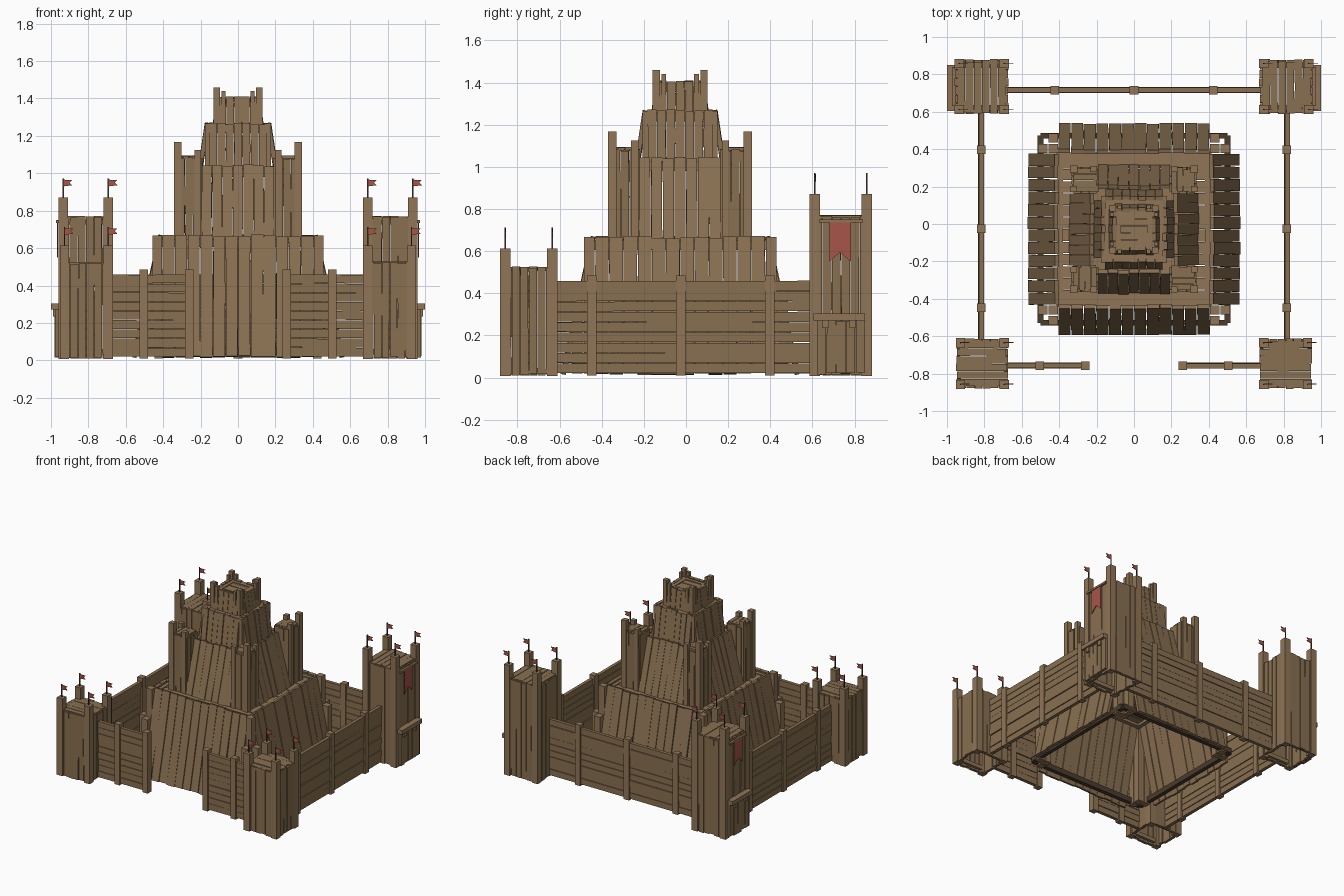
import bpy, bmesh, random
from math import pi
from mathutils import Vector as V, Matrix

if "Cube" in bpy.data.objects:
    bpy.data.objects.remove(bpy.data.objects["Cube"])

random.seed(4)
CY = -0.028  # centre of the keep in y


def material(name, rgb):
    m = bpy.data.materials.new(name)
    m.diffuse_color = (*rgb, 1)
    m.use_nodes = True
    m.node_tree.nodes["Principled BSDF"].inputs["Base Color"].default_value = m.diffuse_color
    return m


WOOD = material("wood", (0.25, 0.16, 0.082))
TRIM = material("light_wood", (0.28, 0.18, 0.095))
DARK = material("dark_wood", (0.07, 0.045, 0.025))
RED = material("red_cloth", (0.38, 0.09, 0.065))


def finish(bm, name, mat):
    bmesh.ops.recalc_face_normals(bm, faces=bm.faces)
    me = bpy.data.meshes.new(name)
    bm.to_mesh(me)
    bm.free()
    me.materials.append(mat)
    ob = bpy.data.objects.new(name, me)
    bpy.context.collection.objects.link(ob)
    return ob


def box(bm, x0, x1, y0, y1, z0, z1, mat=Matrix()):
    m = mat @ Matrix.Translation(((x0 + x1) / 2, (y0 + y1) / 2, (z0 + z1) / 2)) \
        @ Matrix.Diagonal((x1 - x0, y1 - y0, z1 - z0, 1))
    bmesh.ops.create_cube(bm, size=1, matrix=m)


def post(bm, x, y, z0, z1, w=0.045, mat=Matrix()):
    box(bm, x - w / 2, x + w / 2, y - w / 2, y + w / 2, z0, z1, mat)


def panel(bm, a, b, up, n, t=0.02, mat=Matrix(), j=0.006):
    """Row of n rough boards from a to b, each running along up."""
    a, b, up = V(a), V(b), V(up)
    side = (b - a) / n
    nor = side.cross(up).normalized() * t / 2
    ln = up.normalized()
    for i in range(n):
        mid = a + side * (i + 0.5)
        off = nor * random.uniform(-0.25, 0.25)
        rings = []
        for f in (0, 0.5, 1):
            c = mid + up * f + off + ln * random.uniform(-j, j)
            l, r = (side * random.uniform(0.44, 0.505) for _ in range(2))
            rings.append([bm.verts.new(mat @ p) for p in
                          (c - l - nor, c + r - nor, c + r + nor, c - l + nor)])
        bm.faces.new(rings[0])
        bm.faces.new(rings[2][::-1])
        for p, q in zip(rings, rings[1:]):
            for k in range(4):
                bm.faces.new((p[k], p[(k + 1) % 4], q[(k + 1) % 4], q[k]))


def prism(bm, pts, d):
    """Flat cloth shape with thickness vector d."""
    f = bm.faces.new([bm.verts.new(p) for p in pts])
    r = bmesh.ops.extrude_face_region(bm, geom=[f])
    bmesh.ops.translate(bm, vec=d, verts=[v for v in r["geom"] if isinstance(v, bmesh.types.BMVert)])
    bm.faces.new([v for v in f.verts]) if not f.is_valid else None


def sides():
    """Four quarter turns about the centre of the keep."""
    for k in range(4):
        yield Matrix.Translation((0, CY, 0)) @ Matrix.Rotation(k * pi / 2, 4, 'Z')


def tier(name, half, bot, top, z0, z1, n, deck_z, deck):
    """Sloping plank skirt with frame beams and a planked deck."""
    bm = bmesh.new()
    for m in sides():
        panel(bm, (-half, -bot, z0), (half, -bot, z0), (0, bot - top, z1 - z0), n, 0.022, m)
    finish(bm, name + "_sloping_planks", WOOD)
    bm = bmesh.new()
    for m in sides():
        box(bm, -top, top, -top + 0.005, -top + 0.035, deck_z - 0.03, deck_z + 0.015, m)
    panel(bm, (-deck, CY - deck, deck_z), (-deck, CY + deck, deck_z), (2 * deck, 0, 0), n, 0.018)
    finish(bm, name + "_deck", TRIM)


# Keep: four stacked tiers
tier("lower_tier", 0.405, 0.555, 0.415, 0.02, 0.665, 12, 0.635, 0.39)
tier("middle_tier", 0.195, 0.335, 0.225, 0.64, 1.04, 7, 1.01, 0.21)
tier("upper_tier", 0.155, 0.205, 0.165, 1.0, 1.265, 7, 1.245, 0.15)
tier("crown", 0.105, 0.125, 0.105, 1.25, 1.405, 5, 1.385, 0.095)

# Corner posts of the keep
bm = bmesh.new()
for m in sides():
    post(bm, 0.432, 0.432, 0.02, 0.668, 0.05, m)
    post(bm, 0.432, 0.488, 0.02, 0.45, 0.05, m)
    post(bm, 0.488, 0.432, 0.02, 0.45, 0.05, m)
    post(bm, 0.16, 0.16, 1.0, 1.265, 0.035, m)
    post(bm, 0.113, 0.113, 1.26, 1.46, 0.034, m)
    post(bm, 0.078, 0.118, 1.26, 1.44, 0.022, m)
    post(bm, 0.118, 0.078, 1.26, 1.44, 0.022, m)
finish(bm, "keep_corner_posts", TRIM)

# Floor-level frame inside the keep
bm = bmesh.new()
for m in sides():
    box(bm, -0.5, 0.5, -0.515, -0.485, 0.03, 0.07, m)
finish(bm, "keep_ground_frame", DARK)

# Corner turrets of the middle tier
bm, bp = bmesh.new(), bmesh.new()
for m in sides():
    lo, hi, z = 0.2, 0.325, 0.64
    for a, b in (((lo, lo), (hi, lo)), ((hi, lo), (hi, hi)), ((hi, hi), (lo, hi)), ((lo, hi), (lo, lo))):
        panel(bm, (*a, z), (*b, z), (0, 0, 0.44), 3, 0.018, m)
    panel(bm, (lo, lo, 1.085), (hi, lo, 1.085), (0, hi - lo, 0), 4, 0.016, m)
    post(bp, 0.322, 0.322, z, 1.168, 0.04, m)
    post(bp, 0.322, 0.215, z, 1.125, 0.034, m)
    post(bp, 0.215, 0.322, z, 1.125, 0.034, m)
finish(bm, "keep_turret_boards", WOOD)
finish(bp, "keep_turret_posts", TRIM)


# Outer corner towers with flags
def tower(name, s, x0, x1, y0, y1, deck_z, post_z, deck_along_x):
    bm = bmesh.new()
    h = deck_z - 0.01
    ring = [(s * x0, y0), (s * x1, y0), (s * x1, y1), (s * x0, y1)]
    for a, b in zip(ring, ring[1:] + ring[:1]):
        panel(bm, (*a, 0.015), (*b, 0.015), (0, 0, h), 6, 0.022)
    finish(bm, name + "_boards", WOOD)
    bm = bmesh.new()
    if deck_along_x:
        panel(bm, (s * x0, y0, deck_z), (s * x0, y1, deck_z), (s * (x1 - x0), 0, 0), 6)
    else:
        panel(bm, (s * x0, y0, deck_z), (s * x1, y0, deck_z), (0, y1 - y0, 0), 6)
    finish(bm, name + "_deck", WOOD)
    bm, poles, flags = bmesh.new(), bmesh.new(), bmesh.new()
    for x in (s * (x0 + 0.01), s * (x1 - 0.01)):
        for y in (y0 + 0.01, y1 - 0.01):
            post(bm, x, y, 0.008, post_z, 0.05)
            post(poles, x, y, post_z, post_z + 0.1, 0.007)
            z = post_z + 0.058
            prism(flags, [(x, y, z), (x + 0.048, y, z + 0.006), (x + 0.034, y, z + 0.02),
                          (x + 0.048, y, z + 0.034), (x, y, z + 0.036)], (0, 0.004, 0))
    for y in (y0 + 0.02, y1 - 0.02):
        box(bm, *sorted((s * x0, s * x1)), y - 0.015, y + 0.015, deck_z - 0.035, deck_z - 0.008)
        box(bm, *sorted((s * x0, s * x1)), y - 0.012, y + 0.012, 0.03, 0.06)
    finish(bm, name + "_posts", TRIM)
    finish(poles, name + "_flagpoles", DARK)
    finish(flags, name + "_flags", RED)


for s, side in ((-1, "left"), (1, "right")):
    tower("front_" + side + "_tower", s, 0.683, 0.938, -0.868, -0.625, 0.515, 0.613, True)
    tower("back_" + side + "_tower", s, 0.683, 0.945, 0.602, 0.868, 0.76, 0.872, False)

    # Lower cladding, shelf and brackets on the outer face of the back tower
    bm = bmesh.new()
    panel(bm, (s * 0.968, 0.62, 0.02), (s * 0.968, 0.85, 0.02), (0, 0, 0.255), 5, 0.02)
    finish(bm, "back_" + side + "_cladding", WOOD)
    bm = bmesh.new()
    box(bm, *sorted((s * 0.945, s * 1.0)), 0.605, 0.85, 0.272, 0.305)
    for y in (0.66, 0.79):
        box(bm, *sorted((s * 0.945, s * 0.99)), y - 0.015, y + 0.015, 0.235, 0.275)
    finish(bm, "back_" + side + "_shelf", TRIM)

    # Hanging banner
    bm = bmesh.new()
    x = s * 0.962
    prism(bm, [(x, 0.68, 0.735), (x, 0.782, 0.735), (x, 0.782, 0.55), (x, 0.731, 0.595), (x, 0.68, 0.55)],
          (s * 0.005, 0, 0))
    finish(bm, "back_" + side + "_banner", RED)
    bm = bmesh.new()
    box(bm, *sorted((s * 0.95, s * 0.972)), 0.63, 0.84, 0.735, 0.75)
    finish(bm, "back_" + side + "_banner_rail", TRIM)


# Palisade walls
def wall(name, a, b, posts):
    a, b = V((*a, 0)), V((*b, 0))
    bm = bmesh.new()
    panel(bm, a + V((0, 0, 0.02)), a + V((0, 0, 0.46)), b - a, 9, 0.026, j=0.003)
    finish(bm, name + "_boards", WOOD)
    bm = bmesh.new()
    for p in posts:
        post(bm, *p, 0.01, 0.485, 0.046)
    finish(bm, name + "_posts", TRIM)


for s, side in ((-1, "left"), (1, "right")):
    wall(side + "_wall", (s * 0.817, -0.62), (s * 0.817, 0.6), [(s * 0.817, y) for y in (-0.447, -0.025, 0.397)])
    wall("front_" + side + "_wall", (s * 0.25, -0.757), (s * 0.685, -0.757), [(s * 0.26, -0.757), (s * 0.503, -0.757)])
wall("back_wall", (-0.685, 0.716), (0.685, 0.716), [(x, 0.716) for x in (-0.423, 0, 0.423)])
